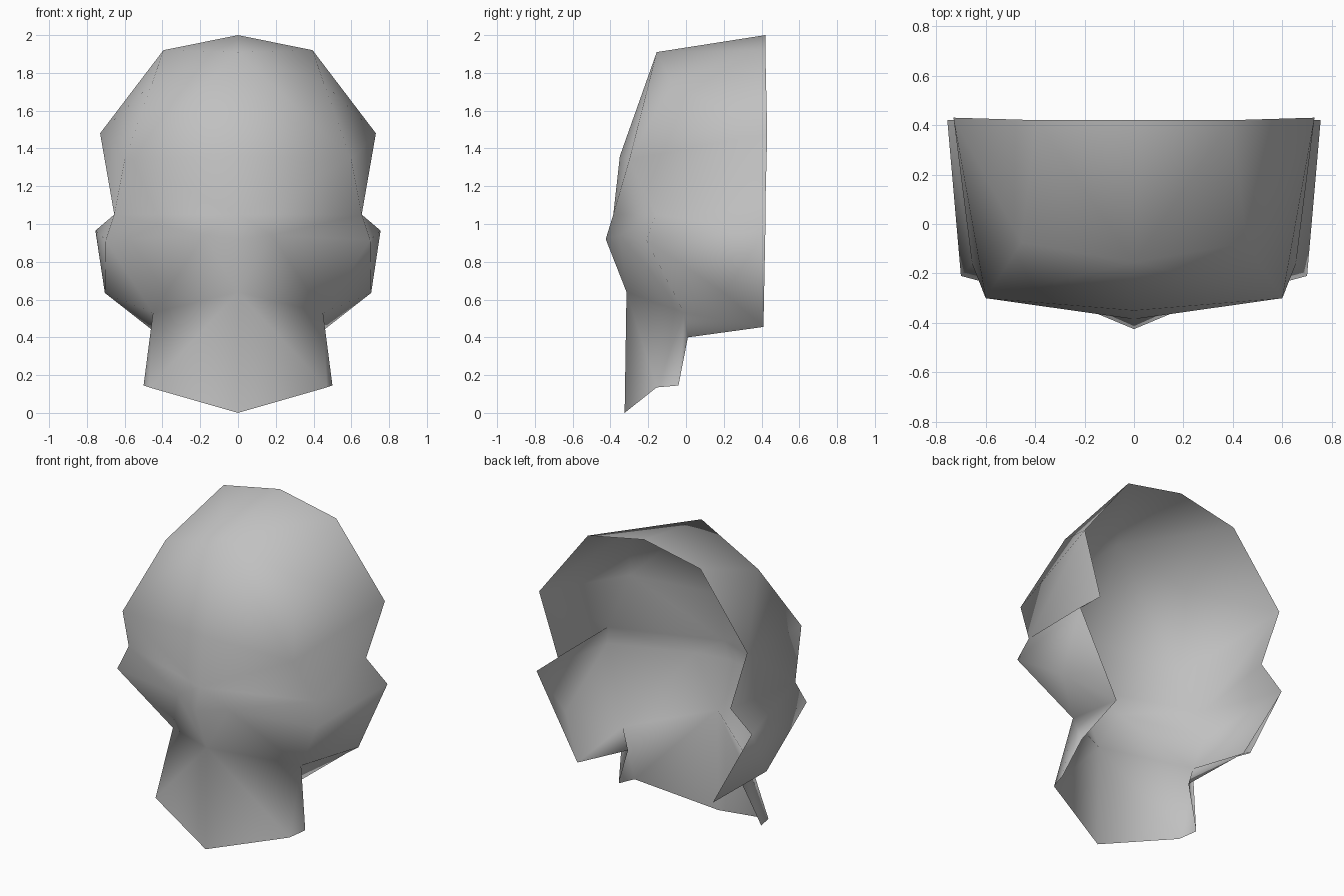
import bpy

cube = bpy.data.objects.get("Cube")
if cube:
    bpy.data.objects.remove(cube, do_unlink=True)

# One flat grey for the whole shell
grey = bpy.data.materials.new("plain grey")
grey.use_nodes = True
colour = (0.53, 0.53, 0.53, 1)
grey.diffuse_color = colour
grey.node_tree.nodes["Principled BSDF"].inputs["Base Color"].default_value = colour

# Named points on the left half of the head
points = {
    # centre line
    "top": (0, .42, 2), "crown": (0, -.155, 1.91), "forehead": (0, -.35, 1.36),
    "brow": (0, -.385, 1.05), "nose": (0, -.425, .92), "chin": (0, -.315, .64),
    "tip": (0, -.325, 0),
    # between centre and side
    "eye": (.18, -.35, .94),
    # side corners
    "crown_side": (.455, -.075, 1.745), "temple": (.60, -.30, 1.34),
    "brow_side": (.655, -.16, 1.05), "cheek": (.70, -.21, .915),
    "jaw_side": (.705, .20, .635), "neck_top": (.45, -.01, .53),
    "neck_back": (.40, .01, .40), "neck_low": (.50, -.04, .145),
    "neck_front": (.47, -.155, .135),
    # open rear rim
    "rim_top": (.395, .42, 1.92), "rim_wide": (.73, .43, 1.48),
    "rim_notch": (.605, .42, 1.09), "rim_ear": (.755, .42, .965),
    "rim_low": (.475, .41, .455),
}

faces = [
    # skull top and sides
    "top crown rim_top", "rim_top crown crown_side",
    "rim_top crown_side rim_wide", "rim_wide crown_side temple",
    "rim_wide temple brow_side rim_notch",
    # ear and jaw sides
    "rim_notch brow_side rim_ear", "rim_ear brow_side cheek",
    "rim_ear cheek jaw_side", "rim_ear jaw_side rim_low",
    "rim_low jaw_side neck_top neck_back", "jaw_side cheek neck_top",
    # face
    "crown forehead temple", "crown temple crown_side",
    "forehead brow temple", "brow brow_side temple",
    "brow nose eye", "brow eye brow_side", "brow_side eye cheek",
    "nose chin eye", "eye chin neck_top", "eye neck_top cheek",
    # neck
    "chin tip neck_front", "chin neck_front neck_top",
    "neck_top neck_front neck_low", "neck_back neck_top neck_low",
]

names = list(points)
mesh = bpy.data.meshes.new("head_shell")
mesh.from_pydata(list(points.values()), [],
                 [[names.index(n) for n in f.split()] for f in faces])
mesh.materials.append(grey)
mesh.shade_smooth()
head = bpy.data.objects.new("head_shell", mesh)
bpy.context.collection.objects.link(head)

# Mirror to the right half
mirror = head.modifiers.new("Mirror", "MIRROR")
mirror.use_clip = True
mirror.merge_threshold = 0.001
